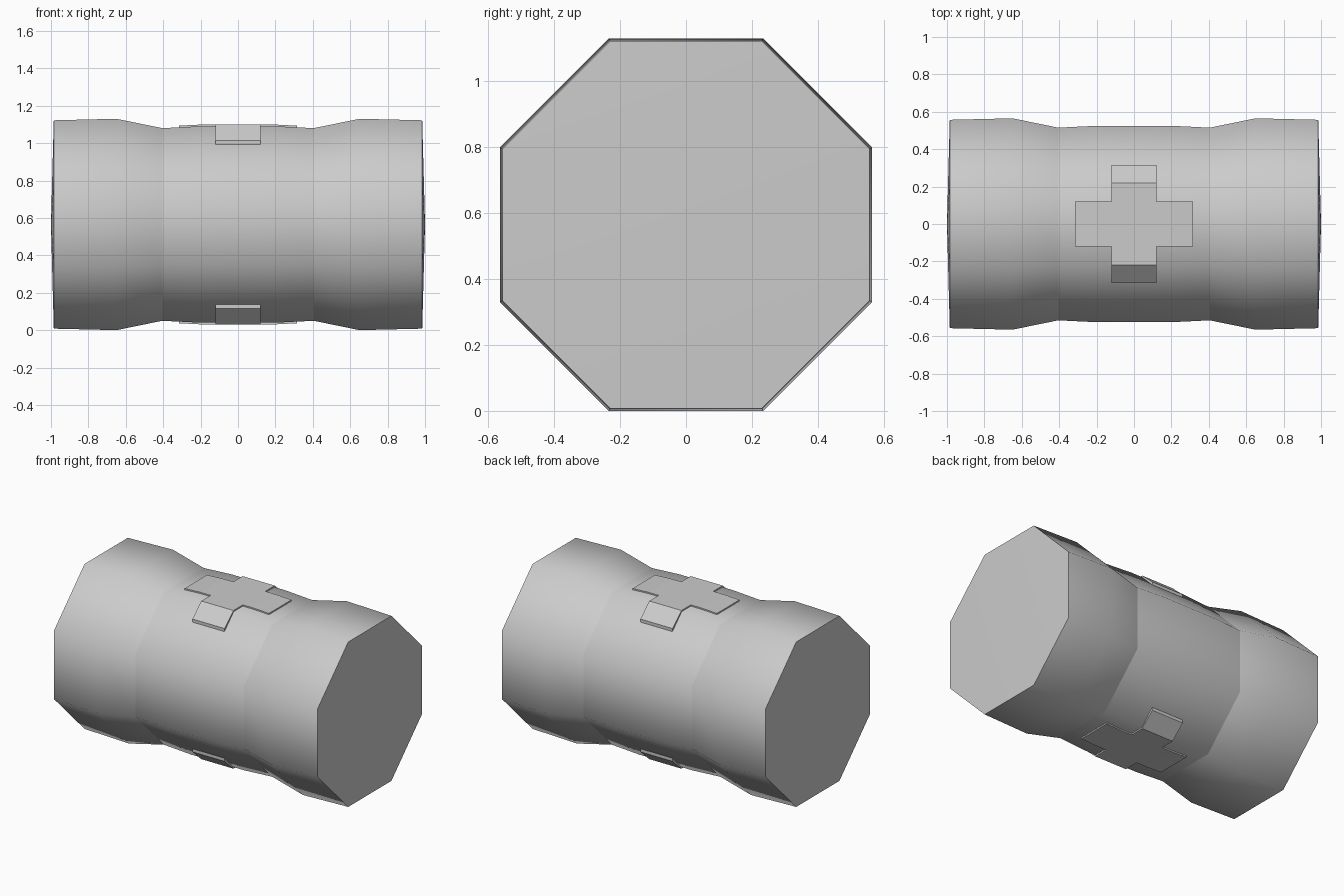
import bpy, bmesh, math

if "Cube" in bpy.data.objects:
    bpy.data.objects.remove(bpy.data.objects["Cube"])

CZ = 0.565                                  # height of the barrel axis
COS = math.cos(math.pi / 8)

grey = bpy.data.materials.new("plain grey")
grey.diffuse_color = (0.6, 0.6, 0.6, 1)
grey.use_nodes = True
grey.node_tree.nodes["Principled BSDF"].inputs["Base Color"].default_value = grey.diffuse_color


def finish(name, bm, smooth):
    bmesh.ops.recalc_face_normals(bm, faces=bm.faces)
    for f in bm.faces:
        f.smooth = smooth
    me = bpy.data.meshes.new(name)
    bm.to_mesh(me)
    bm.free()
    me.materials.append(grey)
    ob = bpy.data.objects.new(name, me)
    bpy.context.collection.objects.link(ob)
    return ob


# octagonal barrel: (x, flat-side distance from axis)
half = [(0.2, 0.525), (0.405, 0.515), (0.65, 0.565), (0.985, 0.557)]
profile = [(-x, r) for x, r in reversed(half)] + half
bm = bmesh.new()
rings = []
for x, r in profile:
    angles = [(k + 0.5) * math.pi / 4 for k in range(8)]
    rings.append([bm.verts.new((x, r / COS * math.cos(a), CZ + r / COS * math.sin(a)))
                  for a in angles])
for a, b in zip(rings, rings[1:]):
    for i in range(8):
        j = (i + 1) % 8
        bm.faces.new((a[i], a[j], b[j], b[i]))
# slightly domed end caps
for ring, x in ((rings[0], -1.0), (rings[-1], 1.0)):
    tip = bm.verts.new((x, 0, CZ))
    for i in range(8):
        bm.faces.new((ring[i], ring[(i + 1) % 8], tip))
# crisp waist and rim edges, soft elsewhere
for ring in (rings[0], rings[2], rings[5], rings[7]):
    for i in range(8):
        bm.edges.get((ring[i], ring[(i + 1) % 8])).smooth = False
finish("barrel", bm, True)


# cross plates wrapped over the top and bottom sides
def cross_plate(name, side):
    xs = [-0.315, -0.2, -0.12, 0.12, 0.2, 0.315]
    ys = [-0.315, -0.22, -0.12, 0.12, 0.22, 0.315]
    bm = bmesh.new()
    grid = {}

    def vert(x, y):
        if (x, y) not in grid:
            h = 0.534 - max(0, abs(x) - 0.2) * 0.05 - max(0, abs(y) - 0.22) * 0.9
            grid[x, y] = bm.verts.new((x, y, CZ + side * h))
        return grid[x, y]

    for x0, x1 in zip(xs, xs[1:]):
        for y0, y1 in zip(ys, ys[1:]):
            if abs(x0 + x1) < 0.01 or abs(y0 + y1) < 0.01:
                bm.faces.new((vert(x0, y0), vert(x1, y0), vert(x1, y1), vert(x0, y1)))
    # edge walls reaching down into the barrel
    rim = [e for e in bm.edges if e.is_boundary]
    ext = bmesh.ops.extrude_edge_only(bm, edges=rim)
    for v in [g for g in ext["geom"] if isinstance(g, bmesh.types.BMVert)]:
        v.co.z -= side * 0.03
    ob = finish(name, bm, False)
    if ob.data.polygons[0].normal.z * side < 0:
        ob.data.flip_normals()


cross_plate("top_cross_plate", 1)
cross_plate("bottom_cross_plate", -1)
